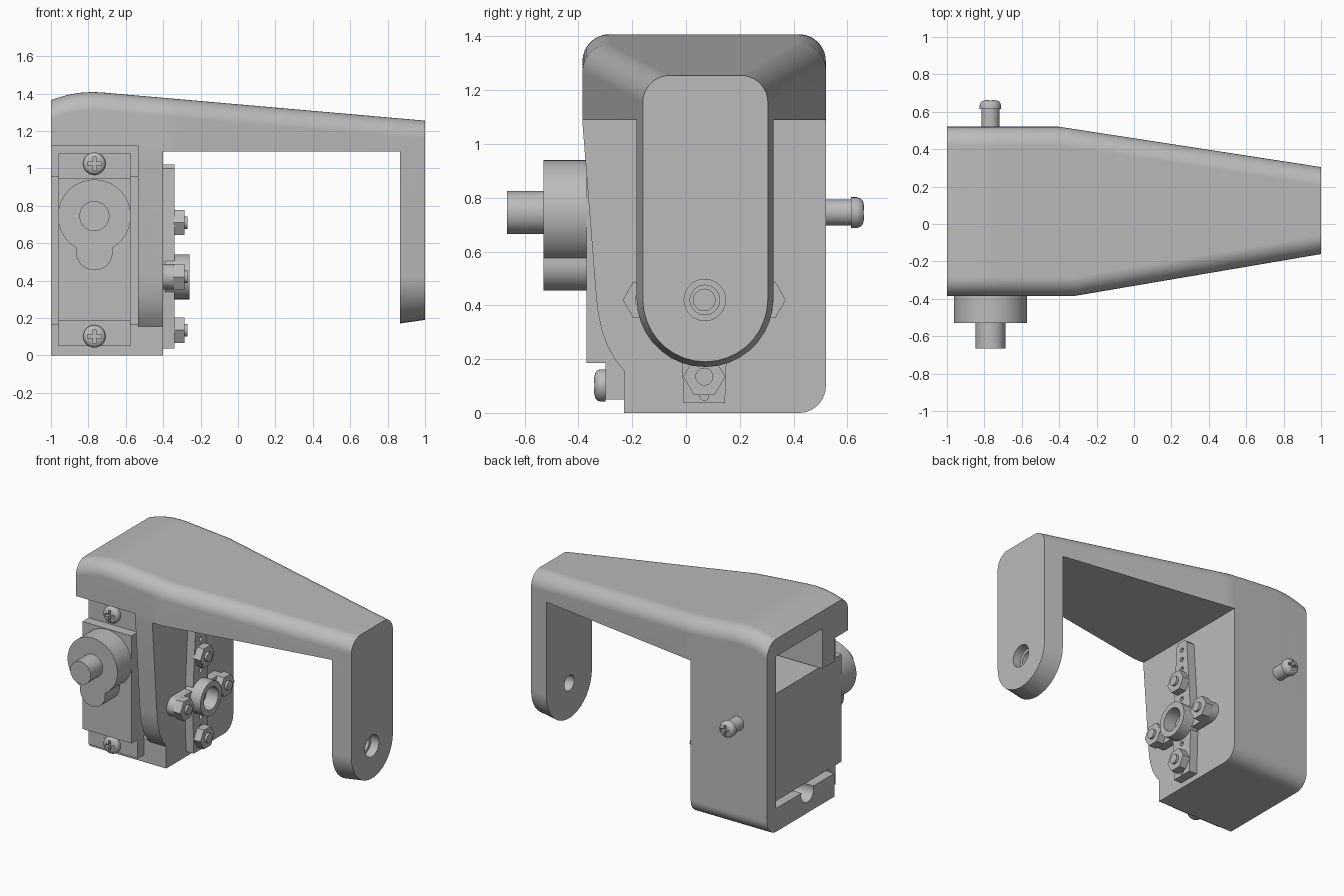
import bpy, bmesh, math

if "Cube" in bpy.data.objects:
    bpy.data.objects.remove(bpy.data.objects["Cube"], do_unlink=True)

grey = bpy.data.materials.new("plain grey")
grey.use_nodes = True
COLOUR = (0.5, 0.5, 0.5, 1)
grey.diffuse_color = COLOUR
grey.node_tree.nodes["Principled BSDF"].inputs["Base Color"].default_value = COLOUR


def loft(name, rings):
    """Closed solid through a list of equal-length rings."""
    bm = bmesh.new()
    rows = [[bm.verts.new(p) for p in ring] for ring in rings]
    n = len(rows[0])
    for a, b in zip(rows, rows[1:]):
        for i in range(n):
            j = (i + 1) % n
            bm.faces.new((a[i], a[j], b[j], b[i]))
    bm.faces.new(rows[0])
    bm.faces.new(rows[-1])
    bmesh.ops.recalc_face_normals(bm, faces=bm.faces)
    mesh = bpy.data.meshes.new(name)
    bm.to_mesh(mesh)
    bm.free()
    mesh.materials.append(grey)
    obj = bpy.data.objects.new(name, mesh)
    bpy.context.collection.objects.link(obj)
    return obj


def place(axis, t, pts):
    return [(t, u, v) if axis == "x" else (u, t, v) for u, v in pts]


def prism(name, axis, a, b, pts):
    return loft(name, [place(axis, a, pts), place(axis, b, pts)])


def circle(u, v, r, n=40):
    return [(u + r * math.cos(i * math.tau / n), v + r * math.sin(i * math.tau / n)) for i in range(n)]


def cyl(name, axis, a, b, u, v, r, n=40):
    return prism(name, axis, a, b, circle(u, v, r, n))


def box(name, x0, x1, y0, y1, z0, z1):
    return prism(name, "x", x0, x1, [(y0, z0), (y1, z0), (y1, z1), (y0, z1)])


def boolean(target, tools, operation="DIFFERENCE"):
    for tool in tools:
        tool.hide_render = True
        mod = target.modifiers.new("boolean", "BOOLEAN")
        mod.operation, mod.solver, mod.object = operation, "EXACT", tool
        bpy.context.view_layer.objects.active = target
        bpy.ops.object.modifier_apply(modifier=mod.name)
        bpy.data.objects.remove(tool, do_unlink=True)
    return target


# Bracket: one lofted hull, then cut to shape
def arc(cy, cz, r, start, n=9):
    return [(cy + r * math.cos(math.radians(start + 90 * i / n)),
             cz + r * math.sin(math.radians(start + 90 * i / n))) for i in range(n + 1)]


def hull_section(x):
    back = 0.52 - 0.154 * max(0, x + 0.4)
    front = -0.385 + 0.17 * max(0, x + 0.32)
    crest = 1.408 - 0.9 * (x + 0.78) ** 2
    top = crest if x < -0.73 else 1.406 - 0.0872 * (x + 0.73)
    r = 0.1
    if x < 0:
        bottom, rb, rf = 0, 0.1, 0.002
    else:
        bottom = 0.17 + 0.02 * (x - 0.86) / 0.14
        rb = rf = (back - front) / 2 * 0.999
    pts = (arc(back - rb, bottom + rb, rb, -90) + arc(back - r, top - r, r, 0)
           + arc(front + r, top - r, r, 90) + arc(front + rf, bottom + rf, rf, 180))
    return place("x", x, pts)


stations = [-1, -0.95, -0.9, -0.85, -0.78, -0.73, -0.4, -0.32, 0.86, 1]
bracket = loft("bracket", [hull_section(x) for x in stations])
side_curve = [(-0.6, -0.1), (-0.23, -0.1), (-0.23, 0.155), (-0.265, 0.2), (-0.293, 0.25),
              (-0.314, 0.31), (-0.327, 0.37), (-0.334, 0.43), (-0.386, 1.09), (-0.6, 1.09)]
boolean(bracket, [
    box("gap_cutter", -0.401, 0.865, -1, 1, -1, 1.09),
    prism("side_curve_cutter", "x", -0.55, -0.39, side_curve),
    box("front_cutter", -1.1, -0.535, -1, -0.23, -0.1, 1.12),
    box("servo_cutter", -1.1, -0.535, -0.5, 0.42, 0.165, 0.955),
    box("upper_cavity_cutter", -1.1, -0.535, -0.1, 0.42, 0.9, 1.24),
    cyl("cable_notch_cutter", "x", -1.1, -0.6, 0.07, 0.145, 0.07),
    cyl("pivot_hole_cutter", "x", 0.8, 1.1, 0.07, 0.42, 0.055),
    cyl("counterbore_cutter", "x", 0.94, 1.1, 0.07, 0.42, 0.077),
])

# Servo: case, mounting flange, gear housing and output shaft
SX = -0.768
box("servo_case", -0.96, -0.575, -0.37, 0.415, 0.185, 0.945)
box("servo_flange", -0.96, -0.575, -0.3, -0.23, 0.05, 1.08)
housing = cyl("gear_housing", "y", -0.53, -0.36, SX, 0.745, 0.195, 64)
boolean(housing, [
    box("housing_neck", SX - 0.098, SX + 0.098, -0.53, -0.36, 0.55, 0.7),
    cyl("small_gear_housing", "y", -0.53, -0.36, SX, 0.553, 0.098),
], "UNION")
cyl("output_shaft", "y", -0.665, -0.52, SX, 0.745, 0.08)


# Screws with a domed head and cross recess; side is -1 to face front
def screw(name, z, base, height, side, r):
    profile = [(0, 1), (0.45, 1), (0.7, 0.93), (0.88, 0.8), (1, 0.5)]
    head = loft(name, [place("y", base + side * height * t, circle(SX, z, r * k, 32)) for t, k in profile])
    tip, deep = base + side * height * 1.3, base + side * height * 0.45
    y0, y1 = sorted((tip, deep))
    w, l = r * 0.14, r * 0.62
    boolean(head, [box("slot_a", SX - w, SX + w, y0, y1, z - l, z + l),
                   box("slot_b", SX - l, SX + l, y0, y1, z - w, z + w)])


screw("upper_flange_screw", 1.025, -0.3, 0.042, -1, 0.06)
screw("lower_flange_screw", 0.102, -0.3, 0.042, -1, 0.06)
cyl("back_screw_shank", "y", 0.5, 0.616, SX, 0.745, 0.048)
screw("back_screw_head", 0.745, 0.614, 0.048, 1, 0.057)

# Horn: cross-shaped plate with a hollow hub
HY, HZ = 0.068, 0.42
horn = prism("horn", "x", -0.402, -0.34, [
    (HY - 0.077, 0.037), (HY + 0.077, 0.037), (HY + 0.09, HZ), (HY + 0.05, 1.0),
    (HY + 0.03, 1.02), (HY - 0.03, 1.02), (HY - 0.05, 1.0), (HY - 0.09, HZ)])
boolean(horn, [prism("horn_cross_arm", "x", -0.402, -0.34,
                     arc(HY + 0.225, HZ, 0.068, -90) + arc(HY + 0.225, HZ, 0.068, 0)
                     + arc(HY - 0.225, HZ, 0.068, 90) + arc(HY - 0.225, HZ, 0.068, 180)),
               cyl("horn_hub", "x", -0.39, -0.258, HY, HZ, 0.12)], "UNION")
holes = [cyl("pin_hole", "x", -0.39, -0.3, HY, z, 0.016, 16) for z in (0.062, 0.2, 0.27, 0.6, 0.82, 0.89, 0.96)]
boolean(horn, holes + [cyl("hub_bore", "x", -0.35, -0.2, HY, HZ, 0.08),
                       cyl("hub_hole", "x", -0.39, -0.3, HY, HZ, 0.04)])

# Nuts and bolt ends around the horn
for label, y, z in (("top", HY, 0.71), ("bottom", HY, 0.135), ("front", HY - 0.225, HZ), ("back", HY + 0.225, HZ)):
    cyl(label + "_nut", "x", -0.345, -0.287, y, z, 0.078, 6)
    cyl(label + "_bolt", "x", -0.3, -0.27, y, z, 0.033, 24)

# Smooth round parts, keep edges crisp
for obj in bpy.data.objects:
    if obj.type == "MESH":
        bpy.ops.object.select_all(action="DESELECT")
        obj.select_set(True)
        bpy.context.view_layer.objects.active = obj
        bpy.ops.object.shade_smooth_by_angle(angle=math.radians(30))
weighted = bracket.modifiers.new("even normals", "WEIGHTED_NORMAL")
weighted.keep_sharp = True
